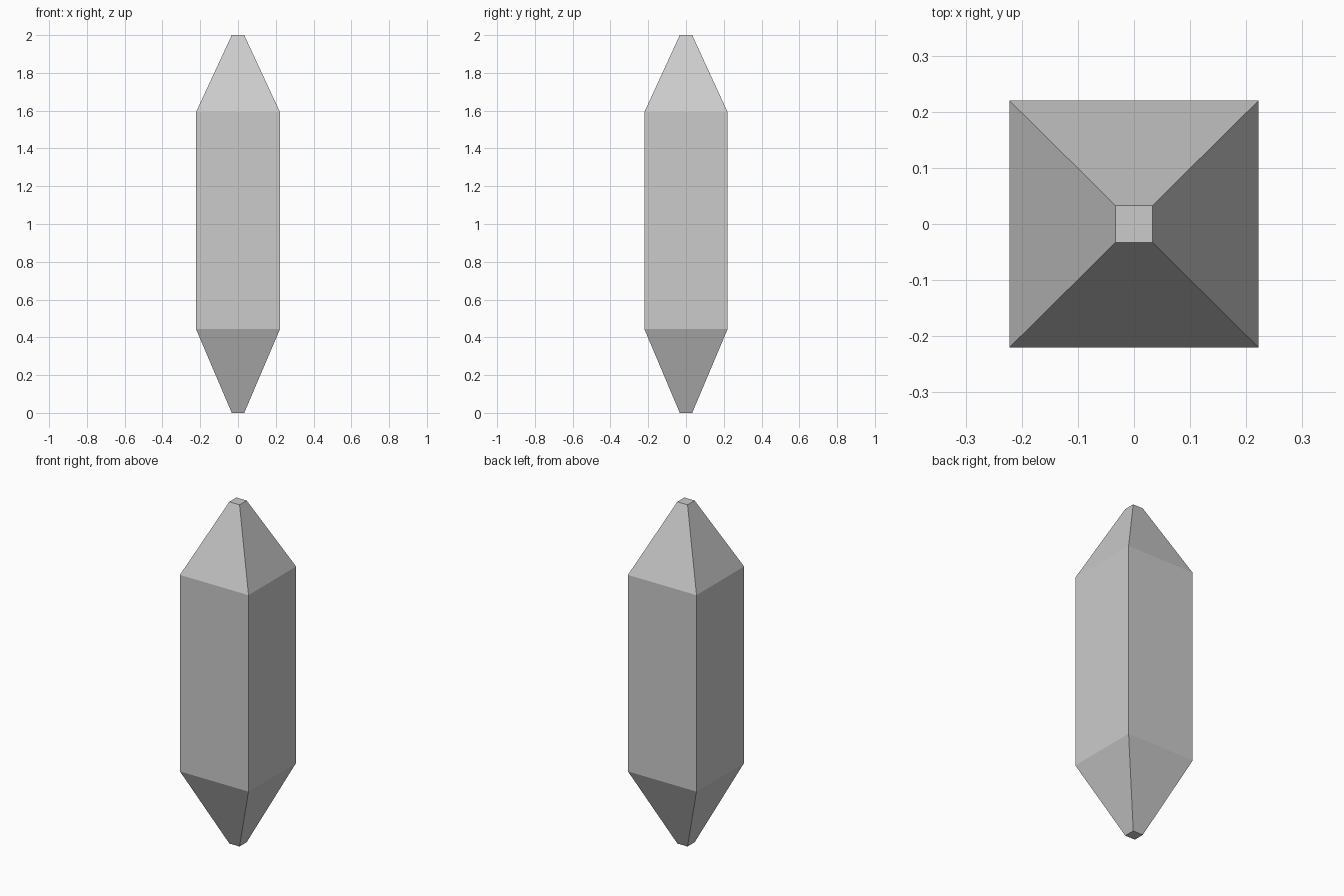
import bpy, bmesh

if "Cube" in bpy.data.objects:
    bpy.data.objects.remove(bpy.data.objects["Cube"])

# Square cross-sections from bottom to top: half width x, half depth y, height
SECTIONS = [
    (0.033, 0.033, 0.0),
    (0.222, 0.220, 0.443),
    (0.222, 0.220, 1.593),
    (0.033, 0.033, 2.0),
]

bm = bmesh.new()
rings = [
    [bm.verts.new((sx * hx, sy * hy, z))
     for sx, sy in ((-1, -1), (1, -1), (1, 1), (-1, 1))]
    for hx, hy, z in SECTIONS
]

# Flat sides: lower taper, straight shaft, upper taper
for low, high in zip(rings, rings[1:]):
    for i in range(4):
        j = (i + 1) % 4
        bm.faces.new((low[i], low[j], high[j], high[i]))

# Blunt tips
bm.faces.new(rings[0][::-1])
bm.faces.new(rings[-1])

mesh = bpy.data.meshes.new("crystal")
bm.to_mesh(mesh)
bm.free()
crystal = bpy.data.objects.new("crystal", mesh)
bpy.context.collection.objects.link(crystal)
